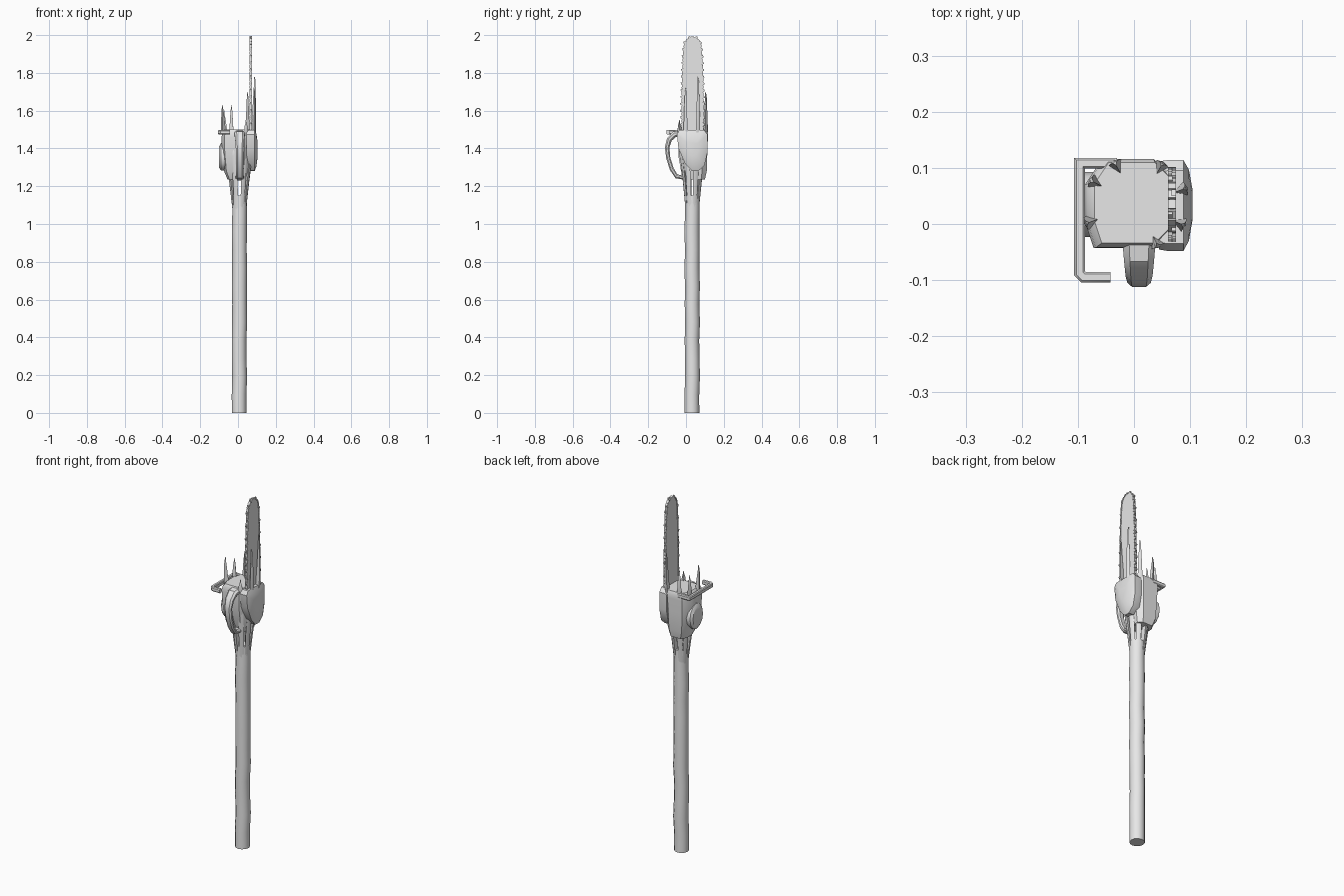
import bpy, bmesh, math, random
from mathutils import Vector

if "Cube" in bpy.data.objects:
    bpy.data.objects.remove(bpy.data.objects["Cube"])

random.seed(4)
grey = bpy.data.materials.new("plain_grey")
grey.diffuse_color = (0.8, 0.8, 0.8, 1)
grey.use_nodes = True
grey.node_tree.nodes["Principled BSDF"].inputs["Base Color"].default_value = grey.diffuse_color


def finish(name, bm, angle=35):
    bmesh.ops.recalc_face_normals(bm, faces=bm.faces)
    me = bpy.data.meshes.new(name)
    bm.to_mesh(me)
    bm.free()
    ob = bpy.data.objects.new(name, me)
    bpy.context.collection.objects.link(ob)
    me.materials.append(grey)
    bpy.ops.object.select_all(action='DESELECT')
    ob.select_set(True)
    bpy.context.view_layer.objects.active = ob
    bpy.ops.object.shade_smooth_by_angle(angle=math.radians(angle))
    return ob


def loft(bm, rings):
    """Skin equal-length rings and cap both ends."""
    vs = [[bm.verts.new(p) for p in r] for r in rings]
    n = len(vs[0])
    for a, b in zip(vs, vs[1:]):
        for i in range(n):
            j = (i + 1) % n
            bm.faces.new((a[i], a[j], b[j], b[i]))
    bm.faces.new(vs[0][::-1])
    bm.faces.new(vs[-1])


def box(bm, c, along, size):
    """Box at c in the y-z plane: size = (x thickness, length, height)."""
    t = Vector((0, along[0], along[1])).normalized()
    u, w = Vector((0, -t.z, t.y)), Vector((1, 0, 0))
    rings = [[Vector(c) + t * s * size[1] / 2 + w * a * size[0] / 2 + u * b * size[2] / 2
              for a, b in ((-1, -1), (1, -1), (1, 1), (-1, 1))] for s in (-1, 1)]
    loft(bm, rings)


# Wooden pole, slightly uneven
bm = bmesh.new()
rings = []
for k in range(13):
    z = 1.15 * k / 12
    dx, dy = (random.uniform(-.002, .002) for _ in range(2))
    r = 0.039 + random.uniform(-.001, .001)
    rings.append([(0.007 + dx + r * math.cos(a * math.tau / 12),
                   0.033 + dy + r * math.sin(a * math.tau / 12), z) for a in range(12)])
loft(bm, rings)
finish("pole", bm)

# Splinters growing from the split pole and gripping the engine: tip x, y, z
tips = [(-.072, .075, 1.60), (-.080, .003, 1.63), (-.032, .105, 1.63), (.048, .103, 1.70),
        (.087, .062, 1.78), (.084, 0, 1.72), (.040, -.034, 1.55), (-.025, -.03, 1.42)]
for i, (x, y, zt) in enumerate(tips):
    d = Vector((x - .007, y - .033, 0)).normalized()
    s = Vector((-d.y, d.x, 0))
    base = Vector((.007, .033, 0)) + d * .026
    out = Vector((x, y, 0))
    low = base.lerp(out, .22)
    zm = min(1.5, zt - .06)
    path = [(base, 1.07, .010), (low, 1.22, .014), (out - d * .004, zm, .012),
            (out, (zm + zt) / 2, .008), (out + d * .002, zt - .02, .004), (out, zt, .001)]
    bm = bmesh.new()
    loft(bm, [[p + s * a * w + d * b * w + Vector((0, 0, z))
               for a, b in ((-1, .8), (0, -1), (1, .8), (0, 1.1))] for p, z, w in path])
    finish(f"splinter_{i + 1}", bm)

# Engine body: stacked chamfered sections (z, x0, x1, y0, y1, chamfer)
bm = bmesh.new()
rings = []
for z, x0, x1, y0, y1, c in [(1.235, -.055, .045, 0, .100, .02), (1.28, -.074, .055, -.02, .110, .025),
                             (1.38, -.085, .063, -.038, .113, .03), (1.46, -.087, .065, -.043, .116, .03),
                             (1.485, -.083, .065, -.042, .116, .03), (1.5, -.07, .062, -.034, .110, .025)]:
    rings.append([(x0 + c * .5, y0, z), (x1 - c, y0, z), (x1, y0 + c, z), (x1, y1 - c, z),
                  (x1 - c, y1, z), (x0 + c, y1, z), (x0, y1 - c * 1.5, z), (x0, y0 + c * 1.5, z)])
loft(bm, rings)
finish("engine_body", bm)

# Shield-shaped clutch cover with a domed outer face
shield = [(-.048, 1.475), (-.035, 1.497), (.095, 1.497), (.114, 1.475), (.114, 1.38), (.098, 1.31),
          (.065, 1.28), (.03, 1.282), (-.005, 1.32), (-.04, 1.40)]
bm = bmesh.new()
loft(bm, [[(x, .035 + (y - .035) * s, 1.40 + (z - 1.40) * s) for y, z in shield]
          for x, s in ((.045, .97), (.06, 1), (.088, 1), (.098, .78), (.104, .35))])
finish("clutch_cover", bm)

# Recoil starter housing on the left
bm = bmesh.new()
loft(bm, [[(x, .035 + r * math.cos(a * math.tau / 12), 1.355 + r * 1.25 * math.sin(a * math.tau / 12))
           for a in range(12)] for x, r in ((-.06, .058), (-.09, .058), (-.1, .045))])
finish("starter_housing", bm)

# Rear grip: path (y, z, half width in x, half thickness)
grip = [(-.025, 1.480, .030, .016), (-.060, 1.475, .027, .016), (-.088, 1.448, .024, .014),
        (-.100, 1.405, .021, .012), (-.094, 1.350, .019, .011), (-.075, 1.290, .019, .011),
        (-.050, 1.252, .020, .011), (.010, 1.243, .024, .012)]
bm = bmesh.new()
rings = []
for i, (y, z, w, t) in enumerate(grip):
    a, b = grip[max(i - 1, 0)], grip[min(i + 1, len(grip) - 1)]
    d = Vector((0, b[0] - a[0], b[1] - a[1])).normalized()
    n = Vector((0, -d.z, d.y))
    rings.append([Vector((.009 + w * u, y, z)) + n * t * v for u, v in
                  ((-1, -.4), (-.6, -1), (.6, -1), (1, -.4), (1, .4), (.6, 1), (-.6, 1), (-1, .4))])
loft(bm, rings)
finish("rear_grip", bm)

# Side handlebar: square tube bent round the left side
bar = [(-.042, -.095), (-.090, -.095), (-.097, -.088), (-.097, .108), (-.03, .108)]
bm = bmesh.new()
rings = []
for i, p in enumerate(bar):
    p = Vector(p)
    a = (p - Vector(bar[i - 1])).normalized() if i else None
    b = (Vector(bar[i + 1]) - p).normalized() if i < len(bar) - 1 else None
    d = ((a or b) + (b or a)).normalized()
    k = .0095 / d.dot(a or b)
    n = Vector((-d.y, d.x)) * k
    rings.append([(p.x + n.x * u, p.y + n.y * u, 1.486 + .012 * v) for u, v in
                  ((-1, -.6), (-.6, -1), (.6, -1), (1, -.6), (1, .6), (.6, 1), (-.6, 1), (-1, .6))])
loft(bm, rings)
finish("handlebar", bm)

# Guide bar outline: two nearly straight sides and a rounded nose
outline = [(-.020, 1.42), (-.022, 1.60), (-.018, 1.80), (-.012, 1.92)]
outline += [(.035 - .045 * math.cos(a * math.pi / 10), 1.935 + .055 * math.sin(a * math.pi / 10))
            for a in range(1, 10)]
outline += [(.082, 1.92), (.088, 1.80), (.092, 1.60), (.090, 1.42)]
bm = bmesh.new()
loft(bm, [[(x, y, z) for y, z in outline] for x in (.064, .072)])
finish("guide_bar", bm)

# Chain: links spaced evenly along the outline, with a cutter on every second link
bm = bmesh.new()
step, carry, count = .018, 0, 0
for p, q in zip(outline, outline[1:]):
    p, q = Vector(p), Vector(q)
    d = (q - p).normalized()
    n = Vector((-d.y, d.x))
    while carry < (q - p).length:
        c = p + d * carry
        box(bm, (.068, c.x, c.y), d, (.014, .016, .006))
        if count % 2 == 0:
            e = c + n * .005
            box(bm, (.068 + (.003 if count % 4 else -.003), e.x, e.y), d + n * .35, (.008, .011, .006))
        carry += step
        count += 1
    carry -= (q - p).length
finish("chain", bm)
